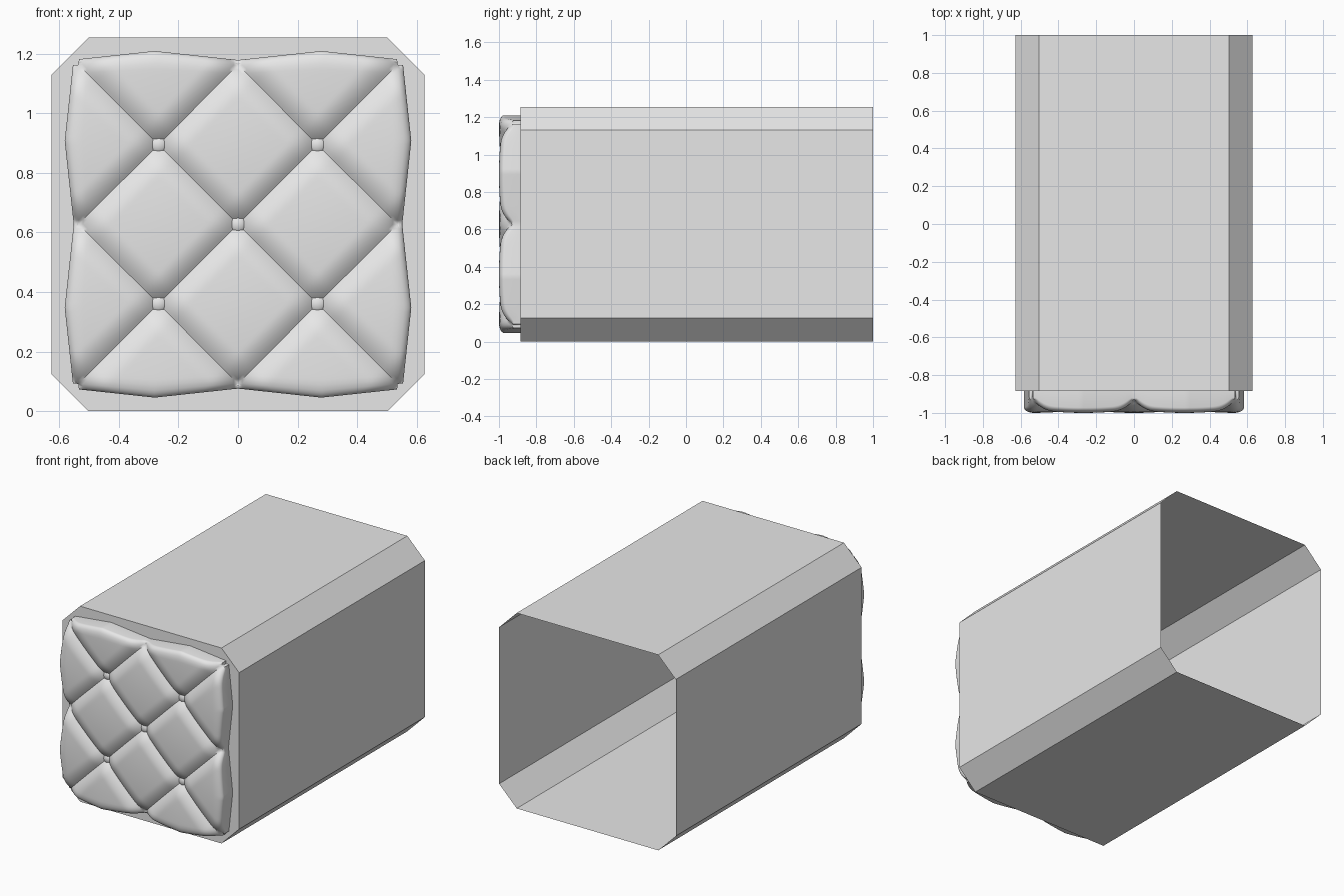
import bpy, bmesh, math
from mathutils import Matrix

cube = bpy.data.objects.get("Cube")
if cube:
    bpy.data.objects.remove(cube, do_unlink=True)

MID = 0.6275       # height of the centre line
FRONT = -0.885     # front plane of the shell
PITCH = 0.534      # spacing of the tufting

grey = bpy.data.materials.new("light grey")
grey.use_nodes = True
grey.diffuse_color = (0.8, 0.8, 0.8, 1)
grey.node_tree.nodes["Principled BSDF"].inputs["Base Color"].default_value = (0.8, 0.8, 0.8, 1)


def make_object(name, bm, smooth_angle=None):
    bmesh.ops.recalc_face_normals(bm, faces=bm.faces)
    mesh = bpy.data.meshes.new(name)
    bm.to_mesh(mesh)
    bm.free()
    mesh.materials.append(grey)
    obj = bpy.data.objects.new(name, mesh)
    bpy.context.collection.objects.link(obj)
    if smooth_angle:
        bpy.ops.object.select_all(action='DESELECT')
        obj.select_set(True)
        bpy.context.view_layer.objects.active = obj
        bpy.ops.object.shade_smooth_by_angle(angle=math.radians(smooth_angle))
    return obj


# Shell: chamfered tube, closed at the front and open at the back
def build_shell():
    bm = bmesh.new()
    outer, inner = MID, MID - 0.125
    corners = []
    for sx, sz in ((1, 1), (-1, 1), (-1, -1), (1, -1)):
        pair = [(sx * outer, sz * inner), (sx * inner, sz * outer)]
        corners += pair if sx == sz else pair[::-1]
    rings = [[bm.verts.new((x, y, MID + z)) for x, z in corners] for y in (FRONT, 1)]
    bm.faces.new(rings[0])
    for i in range(len(corners)):
        j = (i + 1) % len(corners)
        bm.faces.new((rings[0][i], rings[0][j], rings[1][j], rings[1][i]))
    make_object("shell", bm)


# Depth of the diagonal seams, measured from the puffed front
def seam_depth(x, z):
    half = PITCH / 2
    total = 0
    for w in (x + z, x - z):
        d = abs((w + half) % PITCH - half) / half
        total += 0.010 * (1 - d) ** 2 + 0.024 * max(0, 1 - d / 0.38) ** 2
    return total


# Outward bulge of the cushion edge between seams
def bulge(t):
    return 1 + 0.055 * (1 - abs(abs(t) / 0.28 - 1)) if abs(t) < 0.56 else 1


# Cushion: tufted grid with rounded rim and straight sides
def build_cushion():
    bm = bmesh.new()
    core, rim = 38, 4
    steps = [PITCH * i / core for i in range(core + 1)]
    steps += [PITCH + 0.018 * math.sin(math.pi / 2 * i / rim) for i in range(1, rim + 1)]
    edge = steps[-1]
    line = [-s for s in steps[:0:-1]] + steps
    n = len(line)
    grid = {}
    for i, a in enumerate(line):
        for j, b in enumerate(line):
            drop = seam_depth(a, b)
            for t in (a, b):
                k = max(0, (abs(t) - edge + 0.04) / 0.04)
                drop += 0.028 * (1 - math.sqrt(max(0, 1 - k * k)))
            x = a * (1 + (bulge(b) - 1) * (abs(a) / edge) ** 6)
            z = b * (1 + (bulge(a) - 1) * (abs(b) / edge) ** 6)
            grid[i, j] = bm.verts.new((x, -1 + drop, MID + z))
    for i in range(n - 1):
        for j in range(n - 1):
            # leave a small notch at each corner
            if all(k < rim or k >= n - 1 - rim for k in (i, j)):
                continue
            quad = [grid[i, j], grid[i + 1, j], grid[i + 1, j + 1], grid[i, j + 1]]
            # split each quad along the seam direction
            cx, cz = (line[i] + line[i + 1]) / 2, (line[j] + line[j + 1]) / 2
            half = PITCH / 2
            du = abs((cx + cz + half) % PITCH - half)
            dv = abs((cx - cz + half) % PITCH - half)
            p, q, r, s = quad
            if dv < du:
                bm.faces.new((p, q, r))
                bm.faces.new((p, r, s))
            else:
                bm.faces.new((p, q, s))
                bm.faces.new((q, r, s))
    loose = [v for v in bm.verts if not v.link_faces]
    bmesh.ops.delete(bm, geom=loose, context='VERTS')
    border = [e for e in bm.edges if e.is_boundary]
    side = bmesh.ops.extrude_edge_only(bm, edges=border)
    for v in side["geom"]:
        if isinstance(v, bmesh.types.BMVert):
            v.co.y = FRONT
    make_object("tufted_cushion", bm, 60)


# Buttons: flattened domes pressed into the seam crossings
def build_buttons():
    h = PITCH / 2
    for k, (x, z) in enumerate([(0, 0), (h, h), (-h, h), (h, -h), (-h, -h)]):
        bm = bmesh.new()
        place = (Matrix.Translation((x, -0.937, MID + z))
                 @ Matrix.Rotation(math.radians(90), 4, 'X')
                 @ Matrix.Diagonal((1, 1, 0.6, 1)))
        bmesh.ops.create_uvsphere(bm, u_segments=8, v_segments=6, radius=0.034, matrix=place)
        make_object(f"button_{k + 1}", bm, 40)


build_shell()
build_cushion()
build_buttons()
